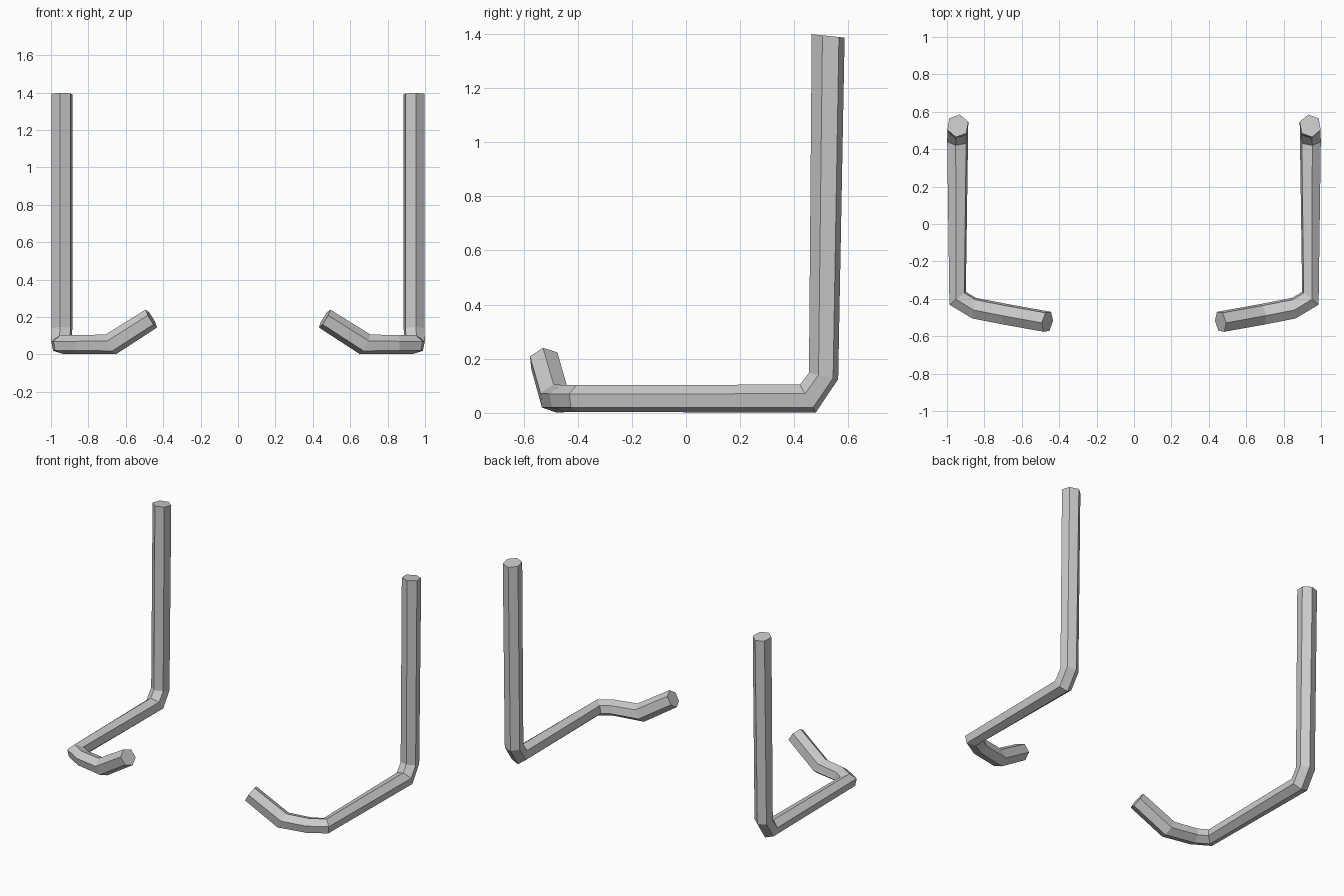
import bpy, bmesh
from math import radians, sin, cos
from mathutils import Vector

if "Cube" in bpy.data.objects:
    bpy.data.objects.remove(bpy.data.objects["Cube"])

# Path of the right-hand bent bar, from the top of the upright to the front tip:
# (centre, yaw, pitch, height radius)
RINGS = [
    ((0.942, 0.525, 1.392), 0, -84, 0.062),    # top of upright
    ((0.942, 0.508, 0.136), 0, -78, 0.056),    # back bend
    ((0.943, 0.450, 0.053), 0, -30, 0.060),
    ((0.943, -0.397, 0.053), 38, 0, 0.051),    # front bend
    ((0.855, -0.450, 0.053), 80, 0, 0.051),
    ((0.680, -0.484, 0.054), 80, 27, 0.060),   # start of raised tip
    ((0.463, -0.523, 0.192), 80, 31, 0.057),   # tip end
]
WIDTH_R = 0.060
SIDES = 6
ROLL = 20


def bent_bar(name, side):
    bm = bmesh.new()
    loops = []
    for centre, yaw, pitch, height_r in RINGS:
        a, p = radians(yaw), radians(pitch)
        h = Vector((cos(a), -sin(a), 0))
        f = Vector((-sin(a), -cos(a), 0))
        v = Vector((0, 0, 1)) * cos(p) - f * sin(p)
        loop = []
        for i in range(SIDES):
            t = radians(ROLL + i * 360 / SIDES)
            co = Vector(centre) + h * WIDTH_R * cos(t) * 0.99 + v * height_r * sin(t)
            loop.append(bm.verts.new((co.x * side, co.y, co.z)))
        loops.append(loop)
    # Side walls and end caps
    for r0, r1 in zip(loops, loops[1:]):
        for i in range(SIDES):
            j = (i + 1) % SIDES
            bm.faces.new((r0[i], r0[j], r1[j], r1[i]))
    bm.faces.new(loops[0])
    bm.faces.new(loops[-1])
    bmesh.ops.recalc_face_normals(bm, faces=bm.faces)
    mesh = bpy.data.meshes.new(name)
    bm.to_mesh(mesh)
    bm.free()
    obj = bpy.data.objects.new(name, mesh)
    bpy.context.collection.objects.link(obj)
    return obj


# Mirrored pair of bars
bent_bar("right_bent_bar", 1)
bent_bar("left_bent_bar", -1)
